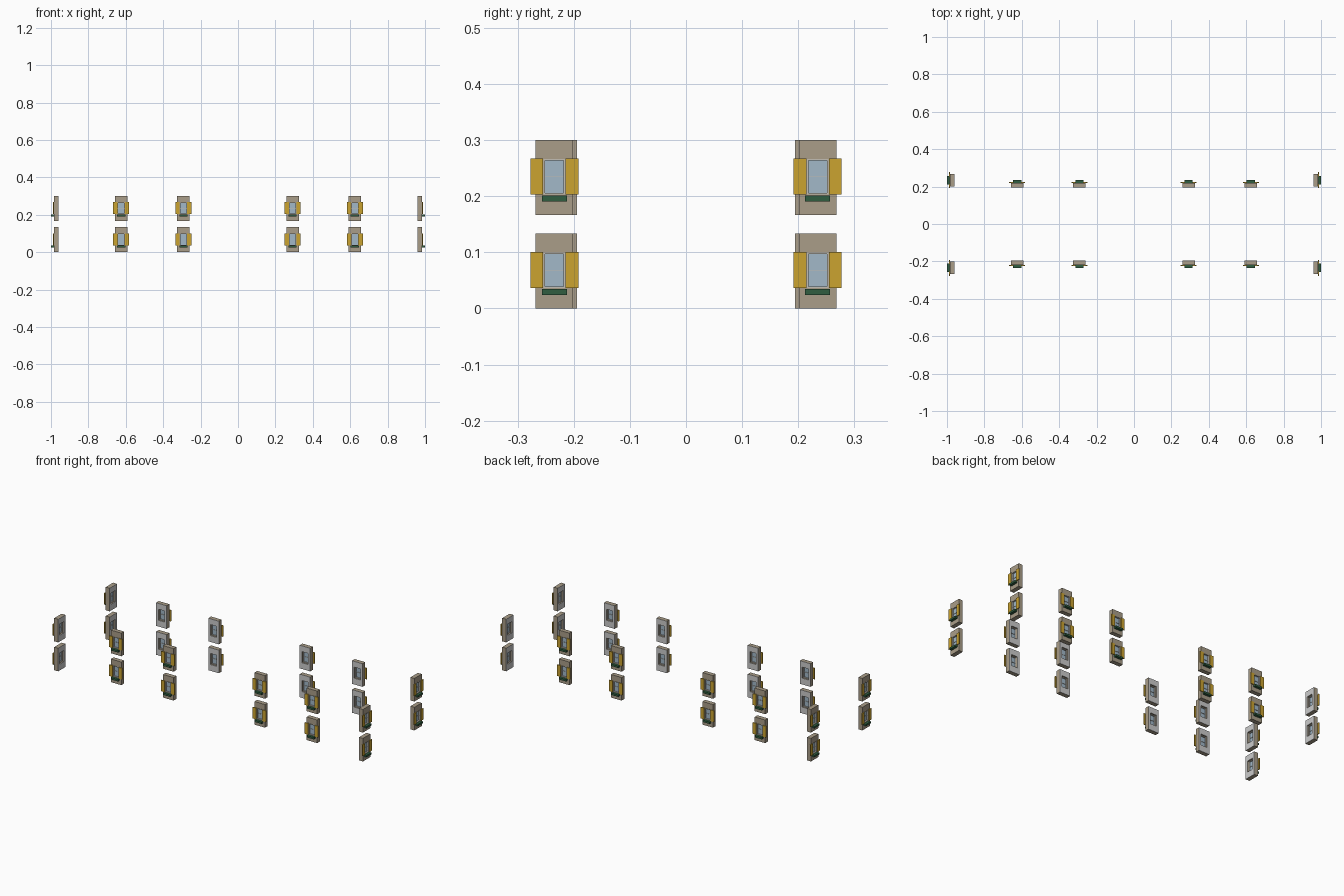
import bpy, bmesh, math
from mathutils import Matrix

if "Cube" in bpy.data.objects:
    bpy.data.objects.remove(bpy.data.objects["Cube"])


def material(name, rgb):
    m = bpy.data.materials.new(name)
    m.diffuse_color = (*rgb, 1)
    m.use_nodes = True
    m.node_tree.nodes["Principled BSDF"].inputs["Base Color"].default_value = m.diffuse_color
    return m


STONE = material("stone", (0.40, 0.34, 0.25))
GOLD = material("shutter_gold", (0.60, 0.37, 0.03))
GREEN = material("planter_green", (0.03, 0.11, 0.05))
GLASS = material("glass_blue", (0.36, 0.48, 0.58))
TRIM = material("light_trim", (0.55, 0.52, 0.46))


def finish(name, bm, mat):
    mesh = bpy.data.meshes.new(name)
    bmesh.ops.recalc_face_normals(bm, faces=bm.faces)
    bm.to_mesh(mesh)
    bm.free()
    if mat:
        mesh.materials.append(mat)
    return name, mesh


def add_box(bm, x0, x1, y0, y1, z0, z1):
    loc = Matrix.Translation(((x0 + x1) / 2, (y0 + y1) / 2, (z0 + z1) / 2))
    bmesh.ops.create_cube(bm, size=1, matrix=loc @ Matrix.Diagonal((x1 - x0, y1 - y0, z1 - z0, 1)))


def boxes(name, mat, *dims):
    bm = bmesh.new()
    for d in dims:
        add_box(bm, *d)
    return finish(name, bm, mat)


def ring(name, mat, outer, inner, y0, y1):
    """Rectangular plate with a rectangular hole; rects are (half width, z0, z1)."""
    bm = bmesh.new()
    loops = []
    for y in (y0, y1):
        for w, a, b in (outer, inner):
            loops.append([bm.verts.new((x, y, z)) for x, z in ((-w, a), (w, a), (w, b), (-w, b))])
    fo, fi, bo, bi = loops
    for p, q in ((fo, fi), (fi, bi), (bi, bo), (bo, fo)):
        for i in range(4):
            j = (i + 1) % 4
            bm.faces.new((p[i], p[j], q[j], q[i]))
    return finish(name, bm, mat)


# One window unit: inner face at y = 0, outside towards -y
T = 0.025
WALL = (0.0335, 0.0, 0.1333)
HOLE = (0.0195, 0.036, 0.1)
PANE = (0.0165, 0.039, 0.097)
parts = [
    ring("wall_panel", STONE, WALL, HOLE, -T, -0.0015),
    ring("inner_lining", None, WALL, HOLE, -0.0015, 0),
    ring("window_frame", TRIM, HOLE, PANE, -T - 0.001, -0.009),
    boxes("glass_pane", GLASS, (-0.0168, 0.0168, -0.017, -0.015, 0.0388, 0.0972)),
    boxes("glazing_bar", TRIM, (-0.0165, 0.0165, -0.019, -0.013, 0.0672, 0.0688)),
    boxes("shutters", GOLD, *[(min(s * 0.020, s * 0.0425), max(s * 0.020, s * 0.0425),
                               -T - 0.005, -T, 0.036, 0.1005) for s in (-1, 1)]),
    boxes("planter_sill", GREEN, (-0.0223, 0.0223, -0.04, -T, 0.024, 0.035)),
]

# Wall positions: x, y and turn for every unit
places = []
for x in (-0.625, -0.2917, 0.2917, 0.625):
    places += [(x, -0.194, 0), (x, 0.194, math.pi)]
for y in (-0.2345, 0.2345):
    places += [(0.96, y, math.pi / 2), (-0.96, y, -math.pi / 2)]

# Two storeys of windows
for z in (0, 0.1667):
    for x, y, turn in places:
        place = Matrix.Translation((x, y, z)) @ Matrix.Rotation(turn, 4, 'Z')
        for name, mesh in parts:
            ob = bpy.data.objects.new(name, mesh)
            ob.matrix_world = place
            bpy.context.collection.objects.link(ob)
